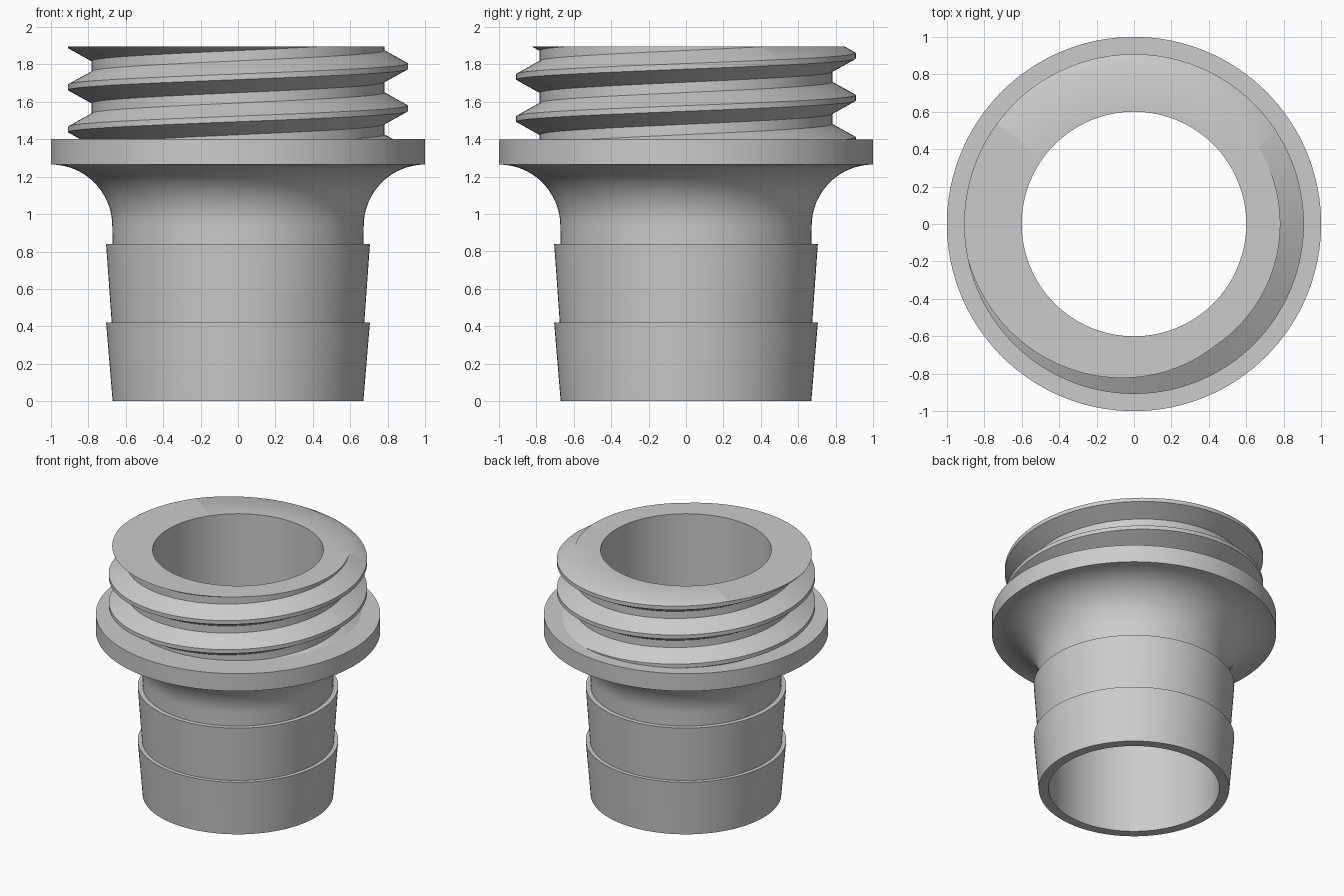
import bpy
import bmesh
from math import cos, sin, pi, radians

cube = bpy.data.objects.get("Cube")
if cube:
    bpy.data.objects.remove(cube, do_unlink=True)

SEGMENTS = 128
BORE = 0.60
FLANGE_TOP = 1.40
TOP = 1.895

grey = bpy.data.materials.new("plain grey")
grey.use_nodes = True
colour = (0.6, 0.6, 0.6, 1)
grey.diffuse_color = colour
grey.node_tree.nodes["Principled BSDF"].inputs["Base Color"].default_value = colour


def finish(bm, name):
    """Turn a bmesh into a smooth-shaded object with crisp edges."""
    bmesh.ops.recalc_face_normals(bm, faces=bm.faces[:])
    mesh = bpy.data.meshes.new(name)
    bm.to_mesh(mesh)
    bm.free()
    mesh.materials.append(grey)
    obj = bpy.data.objects.new(name, mesh)
    bpy.context.collection.objects.link(obj)
    bpy.ops.object.select_all(action="DESELECT")
    obj.select_set(True)
    bpy.context.view_layer.objects.active = obj
    bpy.ops.object.shade_smooth_by_angle(angle=radians(30))
    return obj


def ring_point(bm, r, z, angle):
    return bm.verts.new((r * cos(angle), r * sin(angle), z))


def lathe(name, profile):
    """Revolve a closed (radius, height) outline about z."""
    bm = bmesh.new()
    rings = [[ring_point(bm, r, z, 2 * pi * i / SEGMENTS) for i in range(SEGMENTS)]
             for r, z in profile]
    for a, b in zip(rings, rings[1:] + rings[:1]):
        for i in range(SEGMENTS):
            j = (i + 1) % SEGMENTS
            bm.faces.new((a[i], a[j], b[j], b[i]))
    return finish(bm, name)


# Barbed tube, flared neck and flange in one turned outline
FILLET = 0.328
fillet_z = 1.265 - FILLET
neck = [(1 - FILLET * cos(a), fillet_z + FILLET * sin(a))
        for a in (pi / 2 * i / 16 for i in range(17))]
barbs = [(0.67, 0), (0.705, 0.42), (0.675, 0.42), (0.705, 0.84), (0.67, 0.84)]
lathe("barbed_tube_and_flange",
      [(BORE, 0)] + barbs + neck + [(1, FLANGE_TOP), (BORE, FLANGE_TOP)])


def threaded_collar():
    """Sweep one thread tooth up a helix, then trim it flat at both ends."""
    pitch, root, crest = 0.225, 0.782, 0.908
    tooth = [(root, -0.085), (crest, -0.015), (crest, 0.015),
             (root, 0.085), (root, pitch - 0.085)]
    bm = bmesh.new()
    previous = None
    for i in range(-2 * SEGMENTS, 3 * SEGMENTS + 1):
        turn = i / SEGMENTS
        row = [ring_point(bm, r, 1.565 + pitch * turn + dz, 2 * pi * turn)
               for r, dz in tooth]
        if previous:
            for k in range(len(tooth) - 1):
                bm.faces.new((previous[k], row[k], row[k + 1], previous[k + 1]))
        previous = row
    bmesh.ops.remove_doubles(bm, verts=bm.verts[:], dist=0.0001)

    # Trim at the flange and at the rim
    for z, direction in ((FLANGE_TOP, -1), (TOP, 1)):
        cut = bmesh.ops.bisect_plane(
            bm, geom=bm.verts[:] + bm.edges[:] + bm.faces[:], dist=0.00001,
            plane_co=(0, 0, z), plane_no=(0, 0, direction), clear_outer=True)

    # Flat rim in to the bore, then the bore wall down to the flange
    edges = [e for e in cut["geom_cut"] if isinstance(e, bmesh.types.BMEdge)]
    for height in (TOP, FLANGE_TOP):
        made = bmesh.ops.extrude_edge_only(bm, edges=edges)["geom"]
        for v in (g for g in made if isinstance(g, bmesh.types.BMVert)):
            scale = BORE / v.co.xy.length
            v.co = (v.co.x * scale, v.co.y * scale, height)
        edges = [g for g in made if isinstance(g, bmesh.types.BMEdge)
                 and all(abs(v.co.xy.length - BORE) < 0.001 and
                         abs(v.co.z - height) < 0.001 for v in g.verts)]
    return finish(bm, "threaded_collar")


threaded_collar()
